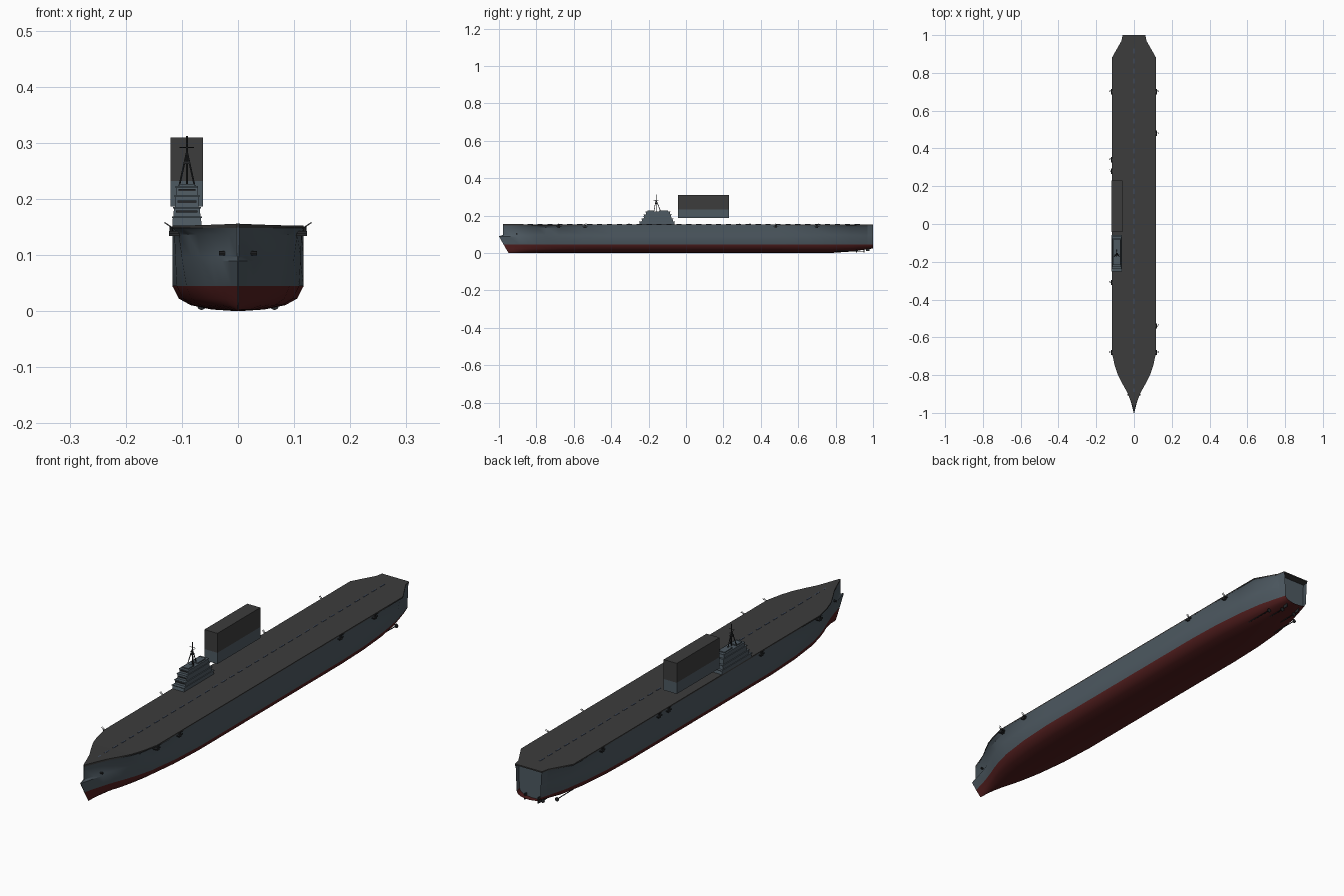
import bpy, bmesh, math
from mathutils import Vector

if "Cube" in bpy.data.objects:
    bpy.data.objects.remove(bpy.data.objects["Cube"])


def material(name, rgb):
    m = bpy.data.materials.new(name)
    m.use_nodes = True
    m.diffuse_color = (*rgb, 1)
    bsdf = m.node_tree.nodes["Principled BSDF"]
    bsdf.inputs["Base Color"].default_value = (*rgb, 1)
    bsdf.inputs["Roughness"].default_value = 0.8
    return m


GREY = material("hull grey", (0.075, 0.1, 0.12))
RED = material("bottom red", (0.085, 0.013, 0.013))
DECK = material("deck grey", (0.045, 0.045, 0.045))
LINE = material("marking blue", (0.06, 0.085, 0.14))
DARK = material("fitting dark", (0.02, 0.022, 0.024))


def finish(name, bm, mats, smooth=None):
    mesh = bpy.data.meshes.new(name)
    bm.to_mesh(mesh)
    bm.free()
    for m in mats:
        mesh.materials.append(m)
    if smooth:
        mesh.shade_smooth()
        mesh.set_sharp_from_angle(angle=math.radians(smooth))
    ob = bpy.data.objects.new(name, mesh)
    bpy.context.collection.objects.link(ob)
    return ob


def add_box(bm, x, y, z, taper=1.0):
    """Box between (lo, hi) ranges, its top scaled by taper."""
    verts = bmesh.ops.create_cube(bm, size=1)["verts"]
    for v in verts:
        s = taper if v.co.z > 0 else 1
        v.co = ((x[0] + x[1]) / 2 + v.co.x * s * (x[1] - x[0]),
                (y[0] + y[1]) / 2 + v.co.y * s * (y[1] - y[0]),
                z[0] if v.co.z < 0 else z[1])


def add_rod(bm, a, b, r, sides=6):
    a, b = Vector(a), Vector(b)
    d = b - a
    mat = d.to_track_quat("Z", "Y").to_matrix().to_4x4()
    mat.translation = (a + b) / 2
    bmesh.ops.create_cone(bm, cap_ends=True, segments=sides, radius1=r,
                          radius2=r, depth=d.length, matrix=mat)


# Hull stations: y, deck half width, waterline half width, keel height
STATIONS = [
    (-1.0, .002, .001, 0), (-.95, .019, .012, 0), (-.9, .037, .025, 0),
    (-.85, .062, .040, 0), (-.8, .085, .057, 0), (-.75, .102, .074, 0),
    (-.68, .117, .092, 0), (-.55, .117, .109, 0), (-.4, .117, .117, 0),
    (.5, .117, .117, 0), (.65, .117, .112, 0), (.78, .117, .1, .001),
    (.88, .117, .085, .008), (.97, .066, .061, .02), (1.0, .06, .052, .025)]
WATER = .045

# Bottom rows: width share, height share, stem offset
BOTTOM = [(.4, .07, .05), (.72, .24, .045), (.9, .5, .038), (1, 1, .025)]
# Side rows: flare towards the deck edge, height, stem offset
SIDES = [(.3, .09, 0), (.33, .097, .022), (.55, .137, .022), (1, .149, .022)]


def bow(y):
    return max(0, (-.8 - y) / .2)


def section(y, wd, ww, keel):
    half = [(0, y + .05 * bow(y), keel)]
    for f, h, s in BOTTOM:
        half.append((ww * f, y + s * bow(y), keel + (WATER - keel) * h))
    for f, z, s in SIDES:
        half.append((ww + (wd - ww) * f, y + s * bow(y), z))
    return half[:0:-1] + [half[0]] + [(-x, b, c) for x, b, c in half[1:]]


# Hull shell with a recessed transom
bm = bmesh.new()
rings = [[bm.verts.new(p) for p in section(*s)] for s in STATIONS]
n = len(rings[0])
for r, q in zip(rings, rings[1:]):
    for j in range(n - 1):
        f = bm.faces.new((r[j], r[j + 1], q[j + 1], q[j]))
        f.material_index = int(f.calc_center_median().z < WATER)
stem = rings[0]
for j in range(n // 2 - 1):
    bm.faces.new((stem[j], stem[-1 - j], stem[-2 - j], stem[j + 1]))
bm.faces.new(rings[-2])
finish("hull", bm, [GREY, RED], 35)

# Flight deck slab following the hull outline
bm = bmesh.new()
rows = []
for y, wd, _, _ in STATIONS:
    yy, lift = y + .022 * bow(y), .003 * bow(y)
    rows.append([bm.verts.new((x, yy, z)) for x, z in
                 ((wd, .148), (wd, .153 + lift), (-wd, .153 + lift), (-wd, .148))])
for r, q in zip(rows, rows[1:]):
    for j in range(4):
        k = (j + 1) % 4
        bm.faces.new((r[j], q[j], q[k], r[k]))
bm.faces.new(rows[0])
bm.faces.new(rows[-1][::-1])
bmesh.ops.recalc_face_normals(bm, faces=bm.faces)
finish("flight_deck", bm, [DECK])

# Dashed centre line
bm = bmesh.new()
for i in range(35):
    y = -.9 + i * .053
    add_box(bm, (-.002, .002), (y, y + .028), (.153, .1545))
finish("deck_centre_line", bm, [LINE])

# Stepped island with a walkway round each level
bm = bmesh.new()
LEVELS = [(.026, -.25, -.06, .153, .169), (.024, -.237, -.069, .169, .186),
          (.021, -.226, -.078, .186, .207), (.019, -.215, -.084, .207, .223)]
CX = -.091
for w, y0, y1, z0, z1 in LEVELS:
    add_box(bm, (CX - w, CX + w), (y0, y1), (z0, z1 - .003), .97)
    add_box(bm, (CX - w - .001, CX + w + .001), (y0 - .002, y1 + .002), (z1 - .003, z1))
finish("island", bm, [GREY])

bm = bmesh.new()
for y0, y1 in ((-.205, -.17), (-.145, -.095)):
    add_box(bm, (CX - .014, CX + .014), (y0, y1), (.223, .227))
finish("island_roof_houses", bm, [GREY])

bm = bmesh.new()
for w, y0, y1, z0, z1 in LEVELS[1:]:
    add_box(bm, (CX - w * .8, CX + w * .8), (y0 - .0015, y0 + .004), (z0 + .007, z0 + .011))
finish("island_windows", bm, [DARK])

# Tripod mast with yards
bm = bmesh.new()
my = -.16
add_rod(bm, (CX, my, .222), (CX, my, .312), .0017)
for x, y in ((-.014, -.012), (.014, -.012), (0, .025)):
    add_rod(bm, (CX + x, my + y, .222), (CX, my, .285), .0016)
add_rod(bm, (CX - .013, my, .292), (CX + .013, my, .292), .001)
add_rod(bm, (CX, my - .014, .28), (CX, my + .014, .28), .001)
add_box(bm, (CX - .005, CX + .005), (my - .006, my + .006), (.262, .268))
finish("mast", bm, [DARK])

# Raised two-tone block behind the island
bm = bmesh.new()
add_box(bm, (-.12, -.062), (-.042, .23), (.187, .31))
bmesh.ops.bisect_plane(bm, geom=bm.verts[:] + bm.edges[:] + bm.faces[:],
                       plane_co=(0, 0, .232), plane_no=(0, 0, 1))
for f in bm.faces:
    f.material_index = int(f.calc_center_median().z < .232)
finish("raised_block", bm, [DECK, GREY])

# Side gun platforms
GUNS = [(1, .7), (1, .48), (1, -.54), (1, -.68),
        (-1, .7), (-1, .34), (-1, .28), (-1, -.31), (-1, -.68)]
bm = bmesh.new()
for s, y in GUNS:
    inner, outer = sorted((s * .09, s * .123))
    add_box(bm, (inner, outer), (y - .014, y + .014), (.139, .143))
    add_box(bm, (inner, outer), (y - .007, y + .007), (.134, .139))
    add_rod(bm, (s * .119, y, .143), (s * .119, y, .151), .0035, 8)
    for d in (-.003, .003):
        add_rod(bm, (s * .117, y + d, .149), (s * .131, y + d + .004, .158), .001)
finish("gun_platforms", bm, [DARK])

# Anchors beside the stem
bm = bmesh.new()
for s in (1, -1):
    add_rod(bm, (s * .02, -.905, .103), (s * .034, -.905, .103), .004, 8)
finish("anchors", bm, [DARK])

# Propeller shafts, propellers and rudders
bm = bmesh.new()
for s in (1, -1):
    for x, y in ((.03, .95), (.065, .91)):
        add_rod(bm, (s * x, y - .13, .012), (s * x, y, .01), .002)
        add_rod(bm, (s * x, y, .01), (s * x, y + .004, .01), .008, 8)
    add_box(bm, (s * .03 - .0015, s * .03 + .0015), (.962, .982), (.01, .034))
finish("running_gear", bm, [DARK])
